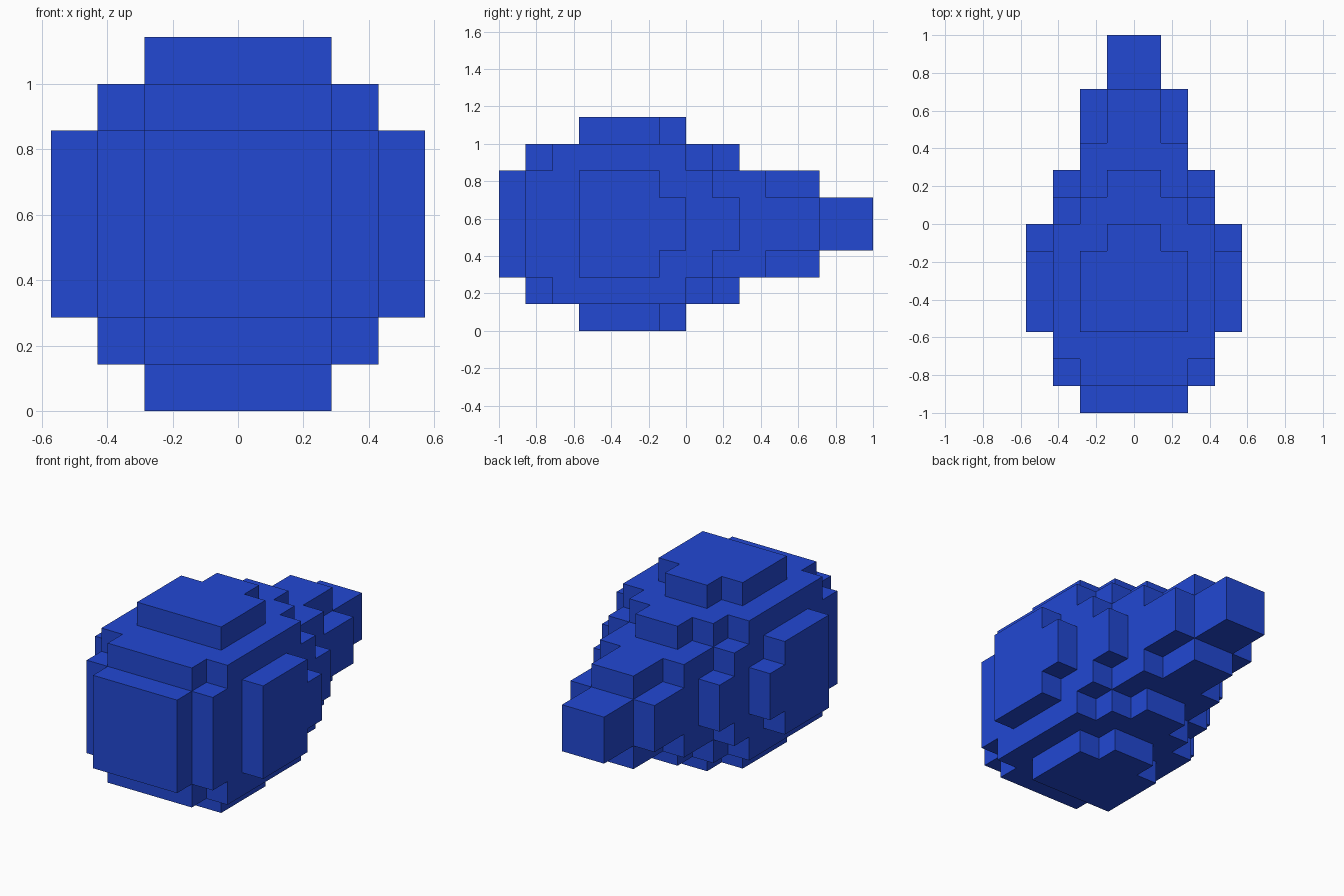
import bpy, bmesh
from mathutils import Vector

if "Cube" in bpy.data.objects:
    bpy.data.objects.remove(bpy.data.objects["Cube"])

UNIT = 1 / 7          # size of one block
MID_Z = 4             # height of the body axis, in blocks

# Cross-sections along y: (start, end, [(half width, half height), ...])
SLICES = [
    (-7, -6, [(2, 2)]),
    (-6, -5, [(3, 2), (2, 3)]),
    (-5, -4, [(3, 3)]),
    (-4, -1, [(3, 3), (4, 2), (2, 4)]),
    (-1, 0, [(3, 3), (4, 1), (1, 4)]),
    (0, 1, [(3, 2), (2, 3)]),
    (1, 2, [(2, 2), (3, 1), (1, 3)]),
    (2, 3, [(2, 2)]),
    (3, 5, [(2, 1), (1, 2)]),
    (5, 7, [(1, 1)]),
]

# Fill the block grid
blocks = {(x, y, z)
          for y0, y1, rects in SLICES
          for y in range(y0, y1)
          for w, h in rects
          for x in range(-w, w)
          for z in range(-h, h)}

# Skin only the exposed block sides
bm = bmesh.new()
corners = {}


def corner(p):
    key = tuple(round(c) for c in p)
    if key not in corners:
        corners[key] = bm.verts.new((key[0] * UNIT, key[1] * UNIT,
                                     (key[2] + MID_Z) * UNIT))
    return corners[key]


for block in blocks:
    for axis in range(3):
        for side in (-1, 1):
            n = Vector((0, 0, 0))
            n[axis] = side
            if tuple(round(c) for c in Vector(block) + n) in blocks:
                continue
            u = Vector((0, 0, 0))
            u[(axis + 1) % 3] = 0.5
            v = n.cross(u)
            c = Vector(block) + Vector((0.5, 0.5, 0.5)) + n * 0.5
            bm.faces.new([corner(c + d) for d in (-u - v, u - v, u + v, v - u)])

# Merge coplanar block sides into large flat faces
bmesh.ops.dissolve_limit(bm, angle_limit=0.01, verts=bm.verts[:], edges=bm.edges[:])
bm.normal_update()

mesh = bpy.data.meshes.new("blocky_body")
bm.to_mesh(mesh)
bm.free()
body = bpy.data.objects.new("blocky_body", mesh)
bpy.context.collection.objects.link(body)

blue = bpy.data.materials.new("blue")
blue.diffuse_color = (0.016, 0.065, 0.65, 1)
blue.use_nodes = True
blue.node_tree.nodes["Principled BSDF"].inputs["Base Color"].default_value = blue.diffuse_color
mesh.materials.append(blue)
